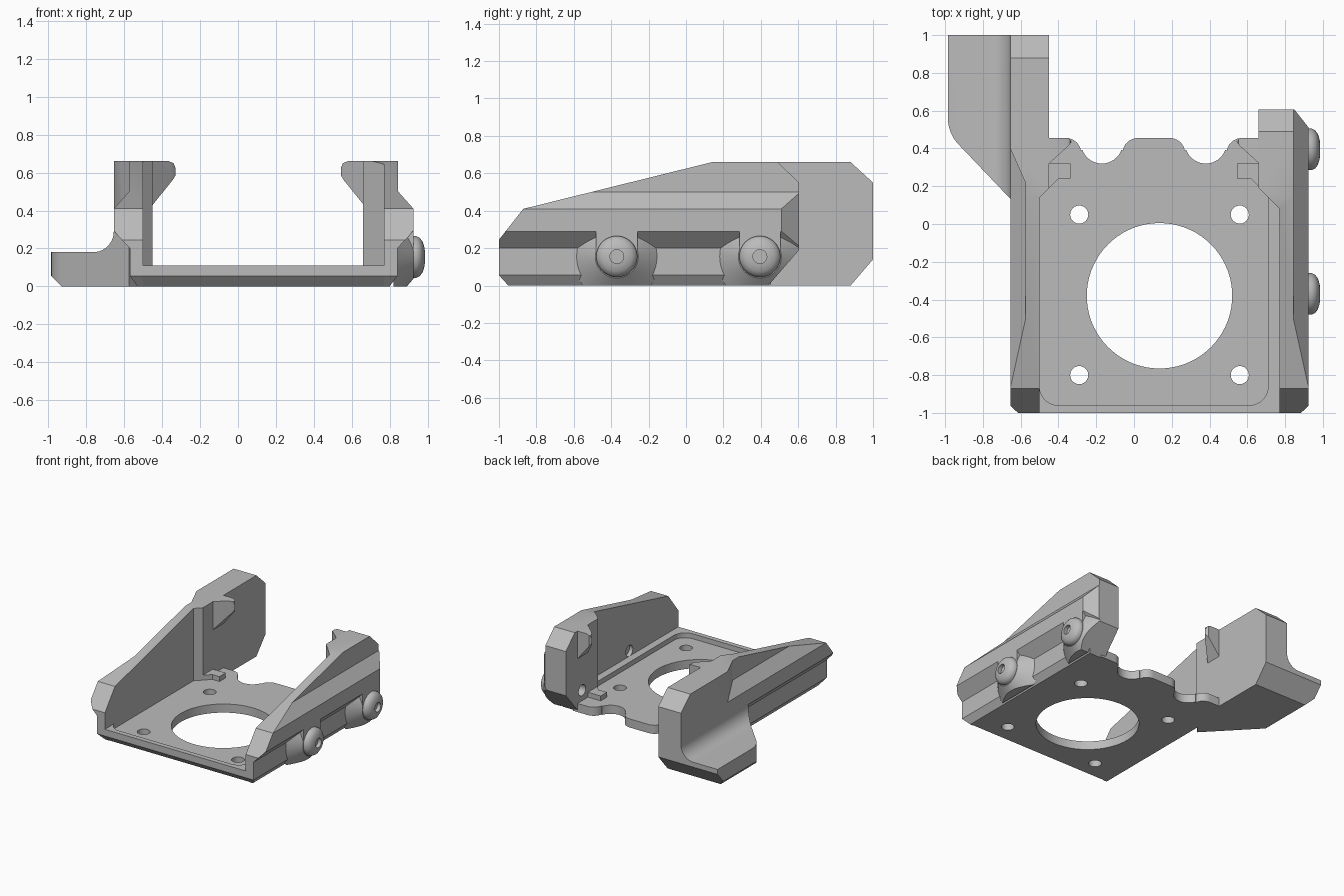
import bpy, bmesh
from math import sin, cos, pi, radians
from mathutils import Matrix

default = bpy.data.objects.get("Cube")
if default:
    bpy.data.objects.remove(default, do_unlink=True)

grey = bpy.data.materials.new("plain_grey")
grey.use_nodes = True
GREY = (0.5, 0.5, 0.5, 1)
grey.diffuse_color = GREY
grey.node_tree.nodes["Principled BSDF"].inputs["Base Color"].default_value = GREY


def finish(name, bm):
    bmesh.ops.recalc_face_normals(bm, faces=bm.faces)
    mesh = bpy.data.meshes.new(name)
    bm.to_mesh(mesh)
    bm.free()
    mesh.materials.append(grey)
    obj = bpy.data.objects.new(name, mesh)
    bpy.context.collection.objects.link(obj)
    return obj


def prism(name, points, axis, lo, hi):
    """Extrude a 2D outline along one axis."""
    place = {"x": lambda a, b: (lo, a, b),
             "y": lambda a, b: (a, lo, b),
             "z": lambda a, b: (a, b, lo)}[axis]
    bm = bmesh.new()
    face = bm.faces.new([bm.verts.new(place(a, b)) for a, b in points])
    ext = bmesh.ops.extrude_face_region(bm, geom=[face])
    move = [(hi - lo) if c == axis else 0 for c in "xyz"]
    bmesh.ops.translate(bm, vec=move, verts=[g for g in ext["geom"] if isinstance(g, bmesh.types.BMVert)])
    return finish(name, bm)


def lathe_x(name, profile, y, z, steps=48):
    """Revolve (x, radius) points about a line parallel to x."""
    bm = bmesh.new()
    verts = [bm.verts.new((x, 0, r)) for x, r in profile]
    edges = [bm.edges.new(p) for p in zip(verts, verts[1:])]
    bmesh.ops.spin(bm, geom=verts + edges, cent=(0, 0, 0), axis=(1, 0, 0),
                   angle=2 * pi, steps=steps, use_duplicate=False)
    bmesh.ops.remove_doubles(bm, verts=bm.verts, dist=0.0005)
    bmesh.ops.transform(bm, matrix=Matrix.Translation((0, y, z)), verts=bm.verts)
    return finish(name, bm)


def combine(obj, other, operation):
    """Apply a boolean and discard the second solid."""
    mod = obj.modifiers.new("combine", "BOOLEAN")
    mod.operation, mod.solver, mod.object = operation, "EXACT", other
    bpy.context.view_layer.update()
    graph = bpy.context.evaluated_depsgraph_get()
    mesh = bpy.data.meshes.new_from_object(obj.evaluated_get(graph))
    obj.modifiers.clear()
    obj.data = mesh
    bpy.data.objects.remove(other, do_unlink=True)


def solid(name, section, plan, side):
    """Intersect three extruded outlines: front section, plan and side."""
    obj = prism(name, section, "y", -1.2, 1.2)
    combine(obj, prism("plan_cut", plan, "z", -0.2, 0.9), "INTERSECT")
    combine(obj, prism("side_cut", side, "x", -1.2, 1.2), "INTERSECT")
    return obj


def arc(cx, cy, r, start, end, n=10):
    angles = [radians(start + (end - start) * i / n) for i in range(n + 1)]
    return [(cx + r * cos(a), cy + r * sin(a)) for a in angles]


def mirror(points):
    return [(0.27 - x, z) for x, z in points]


# Base plate with scalloped back edge and chamfered front
outline = [(-0.52, -1), (0.79, -1), (0.79, 0.1), (0.7, 0.2), (0.7, 0.455)]
for c in (0.38, -0.17):
    outline += arc(c + 0.19, 0.375, 0.08, 90, 170)
    outline += arc(c, 0.43, 0.11, -20, -160, 16)
    outline += arc(c - 0.19, 0.375, 0.08, 10, 90)
outline += [(-0.5, 0.455), (-0.5, 0.2), (-0.52, 0.1)]
base = prism("base_plate", outline, "z", 0, 0.11)
combine(base, prism("front_chamfer", [(-1.1, -0.1), (-0.85, -0.1), (-1.0, 0.055), (-1.1, 0.055)],
                    "x", -1, 1), "DIFFERENCE")

# Shallow floor recess that leaves a lip and two small tabs
recess = (arc(-0.4, -0.86, 0.1, 180, 270) + arc(0.61, -0.86, 0.1, 270, 360)
          + [(0.71, 0.15), (0.62, 0.24), (0.545, 0.24), (0.545, 0.32), (0.66, 0.32),
             (0.66, 0.6), (-0.45, 0.6), (-0.45, 0.32), (-0.335, 0.32), (-0.335, 0.24),
             (-0.4, 0.24), (-0.5, 0.14)])
combine(base, prism("recess", recess, "z", 0.07, 0.3), "DIFFERENCE")

# Motor opening and four screw holes
holes = [(0.135, -0.38, 0.385, 72)]
holes += [(x, y, 0.048, 24) for x in (-0.29, 0.56) for y in (-0.8, 0.05)]
for x, y, r, n in holes:
    combine(base, prism("hole", arc(x, y, r, 0, 360, n)[:-1], "z", -0.2, 0.3), "DIFFERENCE")

# Right wall: grooved rail with chamfered ends
section = [(0.6, 0), (0.80, 0), (0.84, 0.055), (0.84, 0.2), (0.925, 0.29),
           (0.925, 0.41), (0.845, 0.5), (0.845, 0.66), (0.6, 0.66)]
front_edge = [(-0.95, 0), (-1, 0.055), (-1, 0.245), (-0.87, 0.41), (0.14, 0.66)]
right_side = front_edge + [(0.49, 0.66), (0.605, 0.55), (0.605, 0.19), (0.44, 0)]
right_plan = [(0.77, -1), (0.885, -1), (0.925, -0.96), (0.925, 0.51), (0.85, 0.605),
              (0.66, 0.605), (0.66, 0.19), (0.77, 0.08)]
right_wall = solid("right_wall", section, right_plan, right_side)

# Flared bolt bosses, bolt holes and domed bolts on the right wall
BOLT_Z = 0.155
for i, y in enumerate((-0.37, 0.395)):
    label = ("front", "back")[i]
    boss = lathe_x(label + "_boss", [(0.8, 0), (0.8, 0.262), (0.925, 0.115), (0.925, 0)], y, BOLT_Z)
    combine(boss, prism("boss_web", [(y - 0.11, BOLT_Z), (y + 0.11, BOLT_Z), (y + 0.11, 0.3), (y - 0.11, 0.3)],
                        "x", 0.81, 0.925), "UNION")
    combine(boss, prism("boss_trim", right_side, "x", 0.5, 1.2), "INTERSECT")
    combine(boss, prism("boss_top", [(-1, 0), (1, 0), (1, 0.3), (-1, 0.3)], "x", 0.82, 0.925), "INTERSECT")
    combine(right_wall, prism("bolt_hole", arc(y, BOLT_Z, 0.045, 0, 360, 24)[:-1], "x", 0.5, 0.8), "DIFFERENCE")
    lathe_x(label + "_bolt", [(0.9, 0), (0.9, 0.11), (0.94, 0.11), (0.96, 0.1), (0.974, 0.08),
                              (0.982, 0.055), (0.985, 0.037), (0.955, 0.037), (0.955, 0)], y, BOLT_Z)

# Left wall: mirrored rail in front, full-width block behind
left_side = front_edge + [(0.88, 0.66), (1, 0.55), (1, 0.14), (0.88, 0)]
left_plan = [(-0.5, -1), (-0.615, -1), (-0.655, -0.96), (-0.655, 0.4),
             (-0.45, 0.4), (-0.45, 0.19), (-0.5, 0.14)]
solid("left_wall_rail", mirror(section), left_plan, left_side)
block_plan = [(-0.575, 0.22), (-0.655, 0.4), (-0.655, 1), (-0.45, 1), (-0.45, 0.22)]
block_section = [(-0.7, 0), (-0.4, 0), (-0.4, 0.66), (-0.7, 0.66)]
solid("left_wall_block", block_section, block_plan, left_side)

# Side flange with a fillet up to the left wall
flange_section = ([(-0.48, 0), (-0.93, 0), (-0.985, 0.055), (-0.985, 0.18)]
                  + arc(-0.765, 0.29, 0.11, 270, 360) + [(-0.48, 0.29)])
flange_plan = ([(-0.5, 1), (-0.985, 1)] + arc(-0.785, 0.56, 0.2, 180, 225)
               + [(-0.575, 0.05), (-0.5, 0.15)])
solid("side_flange", flange_section, flange_plan, left_side)

# Retaining hooks on the inner faces of both walls
hook_section = [(-0.47, 0.66), (-0.365, 0.66), (-0.34, 0.65), (-0.33, 0.625),
                (-0.33, 0.585), (-0.345, 0.56), (-0.45, 0.43), (-0.47, 0.4)]
hook_plan = [(-0.47, 0.3), (-0.45, 0.32), (-0.345, 0.415), (-0.33, 0.435),
             (-0.345, 0.455), (-0.47, 0.455)]
hook_side = [(0.2, 0), (0.6, 0), (0.6, 0.66), (0.2, 0.66)]
solid("left_hook", hook_section, hook_plan, hook_side)
right_hook = solid("right_hook", hook_section, hook_plan, hook_side)
right_hook.data.transform(Matrix.Translation((0.213, 0, 0)) @ Matrix.Scale(-1, 4, (1, 0, 0)))
right_hook.data.flip_normals()

# Smooth the curved faces, keep edges sharp
bpy.ops.object.select_all(action="DESELECT")
for obj in bpy.context.collection.objects:
    if obj.type == "MESH":
        obj.select_set(True)
        bpy.context.view_layer.objects.active = obj
bpy.ops.object.shade_smooth_by_angle(angle=radians(30))
